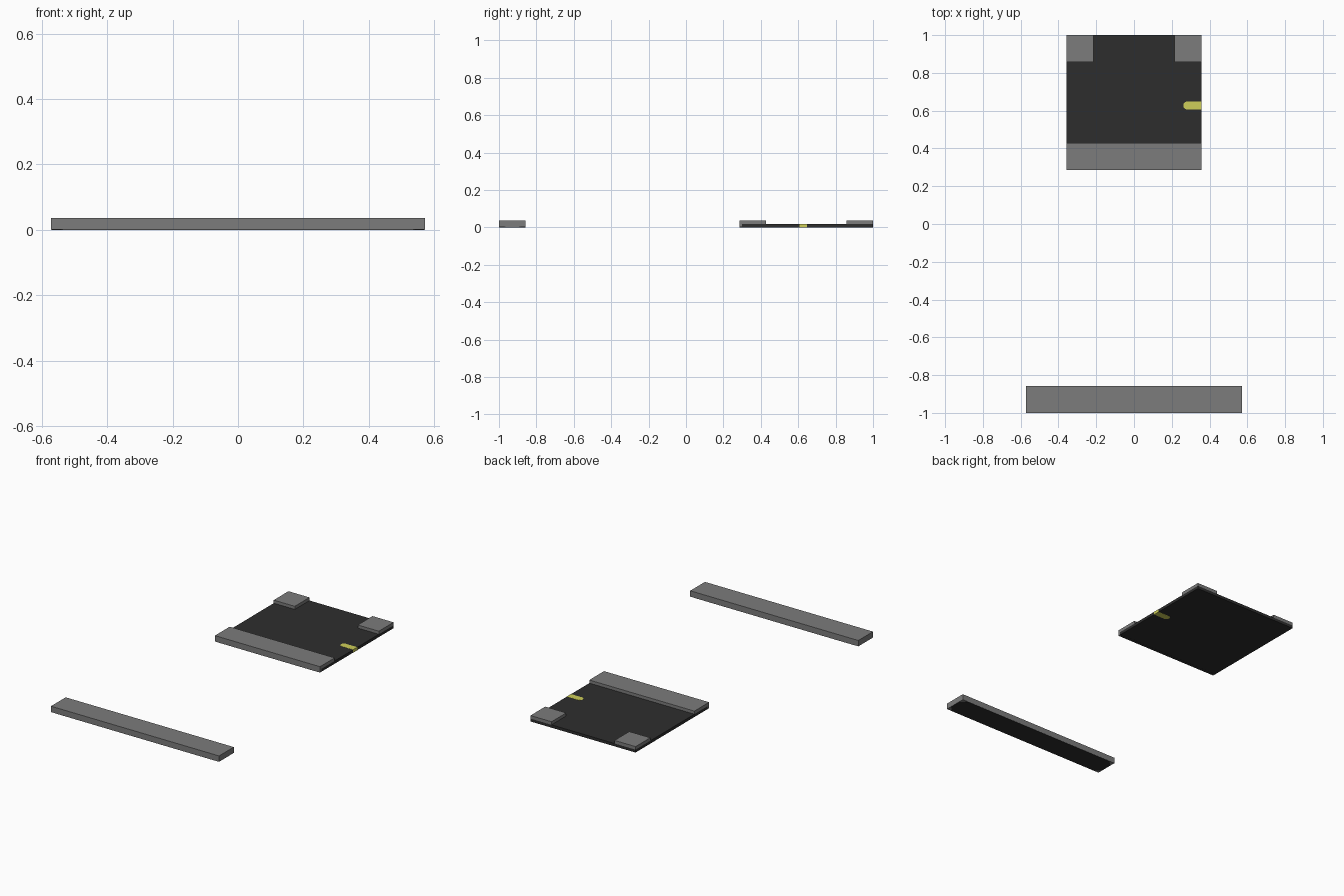
import bpy, bmesh

if "Cube" in bpy.data.objects:
    bpy.data.objects.remove(bpy.data.objects["Cube"])


def material(name, r, g, b):
    m = bpy.data.materials.new(name)
    m.diffuse_color = (r, g, b, 1)
    m.use_nodes = True
    m.node_tree.nodes["Principled BSDF"].inputs["Base Color"].default_value = m.diffuse_color
    return m


GREY = material("grey", 0.2, 0.2, 0.2)
DARK = material("near black", 0.027, 0.027, 0.027)
YELLOW = material("yellow", 0.62, 0.62, 0.1)


def prism(name, outline, z0, z1, mat):
    """Flat part: an outline in x, y raised from z0 to z1."""
    bm = bmesh.new()
    face = bm.faces.new([bm.verts.new((x, y, z0)) for x, y in outline])
    top = bmesh.ops.extrude_face_region(bm, geom=[face])["geom"]
    for v in top:
        if isinstance(v, bmesh.types.BMVert):
            v.co.z = z1
    bmesh.ops.recalc_face_normals(bm, faces=bm.faces)
    mesh = bpy.data.meshes.new(name)
    bm.to_mesh(mesh)
    bm.free()
    mesh.materials.append(mat)
    obj = bpy.data.objects.new(name, mesh)
    bpy.context.collection.objects.link(obj)
    return obj


def rect(x0, x1, y0, y1):
    return [(x0, y0), (x1, y0), (x1, y1), (x0, y1)]


def cut_rect(x0, x1, y0, y1, c):
    """Rectangle with its corners cut off."""
    return [(x0 + c, y0), (x1 - c, y0), (x1, y0 + c), (x1, y1 - c),
            (x1 - c, y1), (x0 + c, y1), (x0, y1 - c), (x0, y0 + c)]


U = 1 / 7          # width of one wall
H = 0.037          # wall height
FLOOR = 0.018      # floor height
W = 2.5 * U        # half width of the platform
Y0 = 2 * U         # front of the platform

# Separate front wall with its dark underside
prism("front_wall", rect(-4 * U, 4 * U, -1, -1 + U), 0.001, H, GREY)
prism("front_wall_base", cut_rect(-4 * U + .001, 4 * U - .001, -.999, -1 + U - .001, 0.035),
      0, 0.0015, DARK)

# Platform floor
prism("floor", rect(-W, W, Y0 + 0.015, 1), 0.0005, FLOOR, DARK)

# Platform front wall: upper part over the floor, lip down to the ground
prism("platform_wall", rect(-W, W, Y0, Y0 + U), FLOOR, H, GREY)
prism("platform_wall_lip", rect(-W, W, Y0, Y0 + 0.015), 0.001, FLOOR, GREY)
prism("platform_wall_base", rect(-W + .01, W - .01, Y0 + .001, Y0 + 0.02), 0, 0.0015, DARK)

# Back corner blocks
for side, s in (("left", -1), ("right", 1)):
    xs = sorted((s * W, s * (W - U)))
    prism(side + "_corner_block", rect(xs[0], xs[1], 1 - U, 1), FLOOR, H, GREY)

# Yellow marker through the floor edge, pointed inwards
prism("edge_marker", [(W + .0005, .607), (W + .0005, .648), (.275, .648),
                      (.262, .637), (.262, .618), (.275, .607)],
      0, FLOOR + 0.0008, YELLOW)
